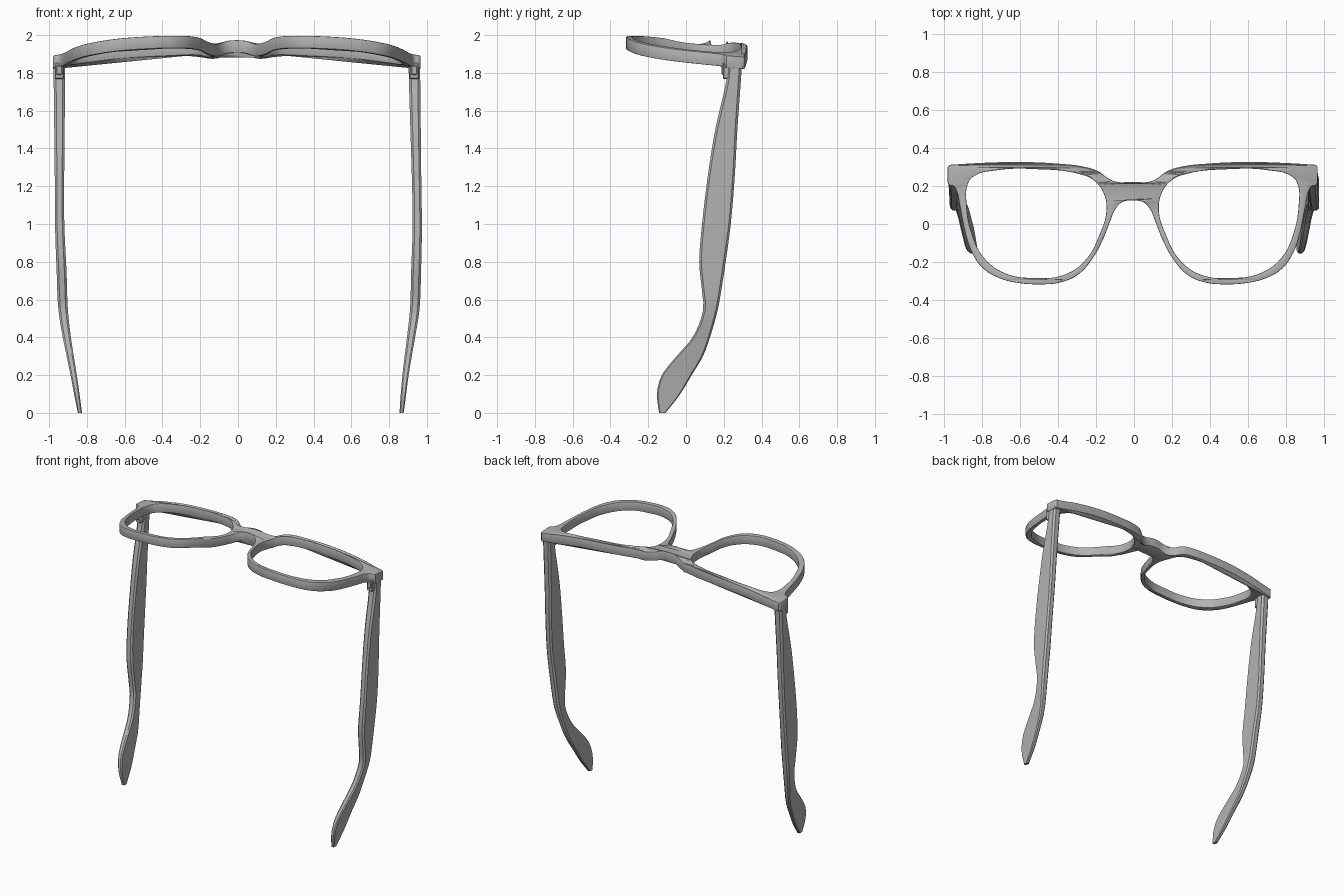
import bpy
import bmesh
from mathutils import Matrix

cube = bpy.data.objects.get("Cube")
if cube:
    bpy.data.objects.remove(cube, do_unlink=True)

# One plain grey for the whole model
grey = bpy.data.materials.new("plain_grey")
grey.use_nodes = True
colour = (0.45, 0.45, 0.45, 1.0)
grey.diffuse_color = colour
grey.node_tree.nodes["Principled BSDF"].inputs["Base Color"].default_value = colour

FRAME_SHIFT = -0.007
THICKNESS = 0.066
BEVEL = 0.005


def smooth_rows(rows, t):
    """Smoothly interpolate rows of values keyed by their first entry."""
    rows = sorted(rows)
    t = min(max(t, rows[0][0]), rows[-1][0])
    i = next(k for k in range(len(rows) - 1) if t <= rows[k + 1][0])
    a, b = rows[i], rows[i + 1]
    before, after = rows[max(i - 1, 0)], rows[min(i + 2, len(rows) - 1)]
    span = b[0] - a[0]
    u = (t - a[0]) / span
    result = []
    for k in range(1, len(a)):
        slope_a = (b[k] - before[k]) / (b[0] - before[0]) * span
        slope_b = (after[k] - a[k]) / (after[0] - a[0]) * span
        result.append(a[k] * (1 + 2 * u) * (1 - u) ** 2 + slope_a * u * (1 - u) ** 2
                      + b[k] * u * u * (3 - 2 * u) - slope_b * u * u * (1 - u))
    return result


def finish(obj):
    """Assign the colour and shade smooth with sharp edges kept."""
    obj.data.materials.clear()
    obj.data.materials.append(grey)
    bpy.ops.object.select_all(action='DESELECT')
    obj.select_set(True)
    bpy.context.view_layer.objects.active = obj
    bpy.ops.object.shade_smooth_by_angle(angle=0.6)


def mesh_object(name, bm):
    bmesh.ops.recalc_face_normals(bm, faces=bm.faces)
    mesh = bpy.data.meshes.new(name)
    bm.to_mesh(mesh)
    bm.free()
    obj = bpy.data.objects.new(name, mesh)
    bpy.context.collection.objects.link(obj)
    finish(obj)
    return obj


def add_loop(curve, points):
    """Closed smooth loop, with straight segments at the outer corners."""
    spline = curve.splines.new('BEZIER')
    spline.bezier_points.add(len(points) - 1)
    spline.use_cyclic_u = True
    for bp, (x, y) in zip(spline.bezier_points, points):
        bp.co = (x, y, 0)
        kind = 'VECTOR' if abs(x) > 0.95 else 'AUTO'
        bp.handle_left_type = bp.handle_right_type = kind


# Half outline of the front frame, from bridge top round to bridge underside
outer_half = [
    (0, .222), (.085, .222), (.125, .238), (.18, .277), (.25, .3), (.4, .318),
    (.6, .326), (.8, .321), (.964, .311), (.973, .3), (.973, .215), (.962, .203),
    (.94, .197), (.925, .17), (.91, .1), (.895, .02), (.88, -.05), (.845, -.15),
    (.785, -.235), (.7, -.285), (.6, -.31), (.5, -.317), (.38, -.307),
    (.285, -.265), (.21, -.18), (.16, -.09), (.12, .01), (.09, .08),
    (.055, .115), (0, .123)]
lens_hole = [
    (.84, .248), (.71, .283), (.5, .288), (.29, .265), (.205, .23), (.152, .16),
    (.138, .07), (.172, -.05), (.253, -.195), (.36, -.267), (.515, -.284),
    (.673, -.258), (.785, -.174), (.845, -.05), (.873, .1), (.867, .21)]


def mirror(points):
    return [(-x, y) for x, y in points]


curve = bpy.data.curves.new("front_frame", 'CURVE')
curve.dimensions = '2D'
curve.fill_mode = 'BOTH'
curve.resolution_u = 7
curve.extrude = THICKNESS / 2 - BEVEL
curve.bevel_depth = BEVEL
curve.bevel_resolution = 1
curve.offset = -BEVEL
add_loop(curve, outer_half + mirror(outer_half[-2:0:-1]))
add_loop(curve, lens_hole)
add_loop(curve, mirror(lens_hole))
frame = bpy.data.objects.new("front_frame", curve)
bpy.context.collection.objects.link(frame)
bpy.ops.object.select_all(action='DESELECT')
frame.select_set(True)
bpy.context.view_layer.objects.active = frame
bpy.ops.object.convert(target='MESH')

# Bend the flat frame: face wrap, raised bridge and forward tilt
arch = [(0, 2.005), (.05, 2.0), (.1, 1.981), (.15, 1.982), (.2, 1.998),
        (.3, 2.0), (.6, 1.985), (.8, 1.96), (.9, 1.94), (1, 1.925)]
bm = bmesh.new()
bm.from_mesh(frame.data)
bmesh.ops.remove_doubles(bm, verts=bm.verts, dist=0.0003)
for v in bm.verts:
    top = smooth_rows(arch, abs(v.co.x))[0]
    v.co.z += top - 0.07 * (v.co.y + 0.32) - THICKNESS / 2
    v.co.x += FRAME_SHIFT
bmesh.ops.recalc_face_normals(bm, faces=bm.faces)
bm.to_mesh(frame.data)
bm.free()
finish(frame)

# Temple stations: height, front edge, back edge, thickness
temple_shape = [
    (1.85, .222, .297, .06), (1.75, .212, .29, .06), (1.5, .155, .272, .055),
    (1.25, .115, .258, .05), (1, .085, .237, .049), (.8, .07, .21, .052),
    (.65, .084, .187, .052), (.54, .09, .167, .05), (.4, .035, .127, .043),
    (.3, -.05, .09, .038), (.2, -.128, .03, .033), (.1, -.154, -.03, .029),
    (0, -.142, -.108, .022)]
# Centre line of each temple: height, sideways position
right_line = [(1.85, -.946), (1.4, -.945), (1, -.944), (.75, -.934),
              (.55, -.926), (.4, -.906), (.2, -.87), (0, -.837)]
left_line = [(1.85, .933), (1.4, .942), (1, .949), (.75, .943),
             (.55, .936), (.4, .916), (.2, .887), (0, .866)]


def temple(name, line, steps=44):
    """Loft chamfered rectangles down the temple arm."""
    bm = bmesh.new()
    rings = []
    for i in range(steps + 1):
        z = 1.85 * (1 - i / steps)
        front, back, thick = smooth_rows(temple_shape, z)
        cx = smooth_rows(line, z)[0]
        cy, hx, hy = (front + back) / 2, thick / 2, (back - front) / 2
        c = 0.22 * thick
        corner = [(hx, hy - c), (hx - c, hy)]
        section = (corner + [(-x, y) for x, y in reversed(corner)]
                   + [(-x, -y) for x, y in corner]
                   + [(x, -y) for x, y in reversed(corner)])
        rings.append([bm.verts.new((cx + x, cy + y, z)) for x, y in section])
    for a, b in zip(rings, rings[1:]):
        for k in range(len(a)):
            n = (k + 1) % len(a)
            bm.faces.new((a[k], a[n], b[n], b[k]))
    bm.faces.new(rings[0])
    bm.faces.new(rings[-1])
    return mesh_object(name, bm)


def block(name, centre, size):
    bm = bmesh.new()
    bmesh.ops.create_cube(bm, size=1)
    bmesh.ops.transform(bm, verts=bm.verts,
                        matrix=Matrix.Translation(centre) @ Matrix.Diagonal((*size, 1)))
    bmesh.ops.bevel(bm, geom=bm.edges[:], offset=0.005, segments=1, affect='EDGES')
    return mesh_object(name, bm)


# Temples with their hinges under the frame corners
for side, line in (("right", right_line), ("left", left_line)):
    temple(side + "_temple", line)
    x = line[0][1]
    block(side + "_hinge_leaf", (x, .213, 1.81), (.048, .035, .085))
    block(side + "_hinge_knuckle", (x, .203, 1.815), (.034, .03, .05))
